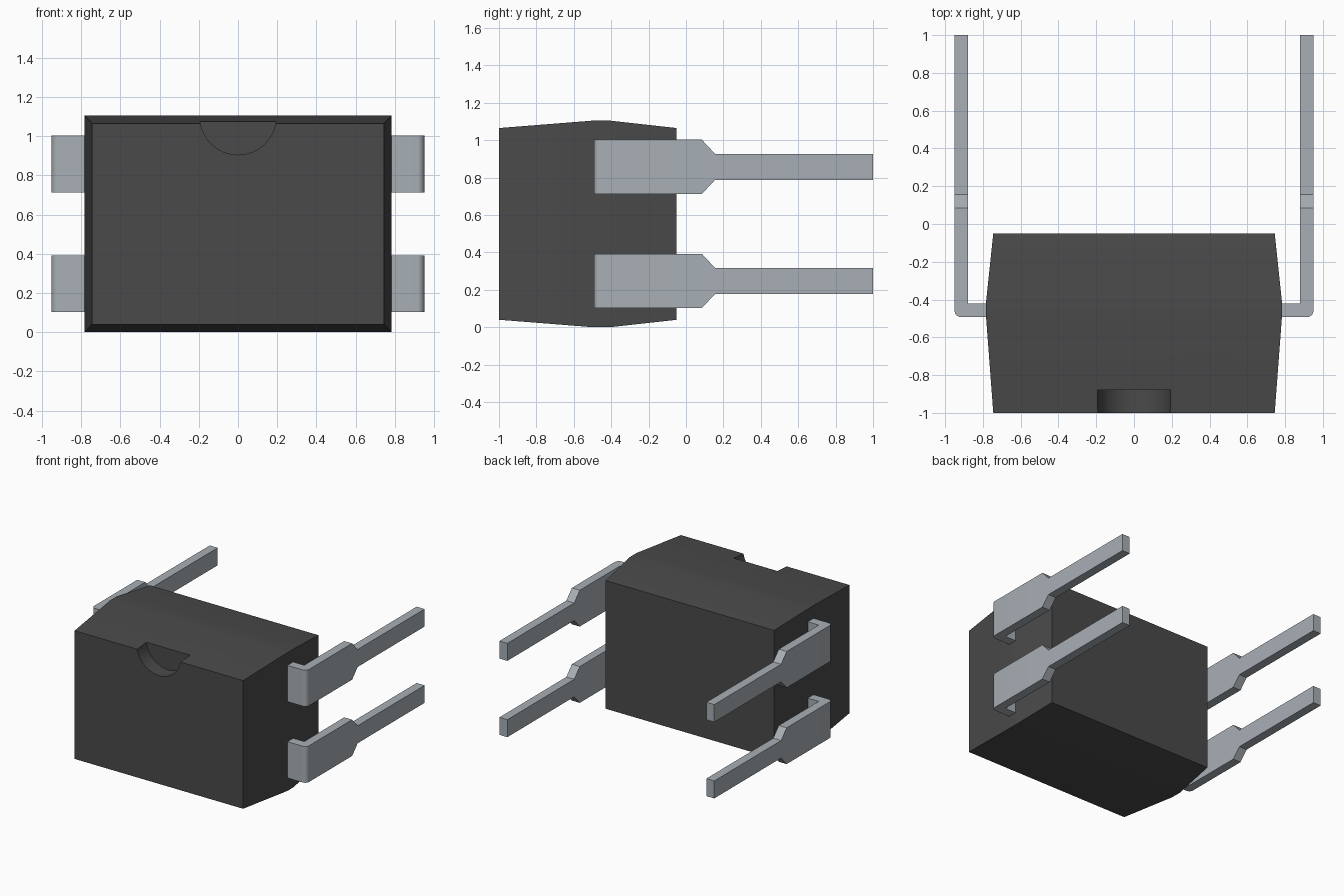
import bpy, bmesh, math
from mathutils import Vector

cube = bpy.data.objects.get("Cube")
if cube:
    bpy.data.objects.remove(cube, do_unlink=True)


def material(name, rgb, metallic=0.0):
    m = bpy.data.materials.new(name)
    m.use_nodes = True
    m.diffuse_color = (*rgb, 1)
    bsdf = m.node_tree.nodes["Principled BSDF"]
    bsdf.inputs["Base Color"].default_value = (*rgb, 1)
    bsdf.inputs["Metallic"].default_value = metallic
    return m


black = material("black_plastic", (0.068, 0.068, 0.068))
metal = material("tinned_metal", (0.39, 0.43, 0.46))


def finish(bm, name, mat):
    bmesh.ops.recalc_face_normals(bm, faces=bm.faces)
    me = bpy.data.meshes.new(name)
    bm.to_mesh(me)
    bm.free()
    me.materials.append(mat)
    ob = bpy.data.objects.new(name, me)
    bpy.context.collection.objects.link(ob)
    return ob


def smooth(ob):
    bpy.ops.object.select_all(action='DESELECT')
    ob.select_set(True)
    bpy.context.view_layer.objects.active = ob
    bpy.ops.object.shade_smooth_by_angle(angle=math.radians(30))


# Package body: rectangles lofted along y, widest at the lead line
MID_Z = 0.5525
bm = bmesh.new()
rings = []
for y, hx, hz in [(-1, 0.745, 0.5125), (-0.495, 0.783, 0.5525),
                  (-0.41, 0.783, 0.5525), (-0.05, 0.745, 0.5125)]:
    rings.append([bm.verts.new((sx * hx, y, MID_Z + sz * hz))
                  for sx, sz in ((-1, -1), (1, -1), (1, 1), (-1, 1))])
for a, b in zip(rings, rings[1:]):
    for i in range(4):
        j = (i + 1) % 4
        bm.faces.new((a[i], a[j], b[j], b[i]))
bm.faces.new(rings[0])
bm.faces.new(rings[-1])
body = finish(bm, "package_body", black)

# Half-round orientation notch cut into the top front edge
bm = bmesh.new()
N = 64
disc = bm.faces.new([bm.verts.new((0.195 * math.cos(2 * math.pi * i / N), -1.1,
                                   1.1 + 0.195 * math.sin(2 * math.pi * i / N)))
                     for i in range(N)])
ext = bmesh.ops.extrude_face_region(bm, geom=[disc])
bmesh.ops.translate(bm, vec=(0, 0.22, 0),
                    verts=[v for v in ext["geom"] if isinstance(v, bmesh.types.BMVert)])
cutter = finish(bm, "notch_cutter", black)
cutter.hide_render = True
mod = body.modifiers.new("notch", 'BOOLEAN')
mod.operation, mod.object, mod.solver = 'DIFFERENCE', cutter, 'EXACT'
bpy.context.view_layer.objects.active = body
bpy.ops.object.modifier_apply(modifier=mod.name)
bpy.data.objects.remove(cutter, do_unlink=True)
smooth(body)


def lead(name, side, zc):
    """Bent lead: wide L-shaped shoulder, tapering to a narrow leg."""
    x_in, x_out, y0, r = 0.88, 0.95, -0.493, 0.035
    bend = [(x_out - r + r * math.sin(t), y0 + r - r * math.cos(t))
            for t in (math.pi / 2 * i / 8 for i in range(9))]
    outline = [(0.72, -0.42), (0.72, y0), *bend,
               (x_out, 0.085), (x_in, 0.085), (x_in, -0.42)]
    bm = bmesh.new()
    face = bm.faces.new([bm.verts.new((side * x, y, zc - 0.145)) for x, y in outline])
    ext = bmesh.ops.extrude_face_region(bm, geom=[face])
    bmesh.ops.translate(bm, vec=(0, 0, 0.29),
                        verts=[v for v in ext["geom"] if isinstance(v, bmesh.types.BMVert)])
    # Taper, then run the narrow leg out to the tip
    for y, half in ((0.155, 0.07), (1.0, 0.07)):
        end = max(bm.faces, key=lambda f: min(v.co.y for v in f.verts))
        ext = bmesh.ops.extrude_face_region(bm, geom=[end])
        bmesh.ops.delete(bm, geom=[end], context='FACES_ONLY')
        for v in ext["geom"]:
            if isinstance(v, bmesh.types.BMVert):
                v.co = Vector((v.co.x, y, zc + math.copysign(half, v.co.z - zc)))
    smooth(finish(bm, name, metal))


# Two leads on each side
for side_name, side in (("left", 1), ("right", -1)):
    for level, z in (("lower", 0.2475), ("upper", 0.8575)):
        lead(f"{side_name}_{level}_lead", side, z)
